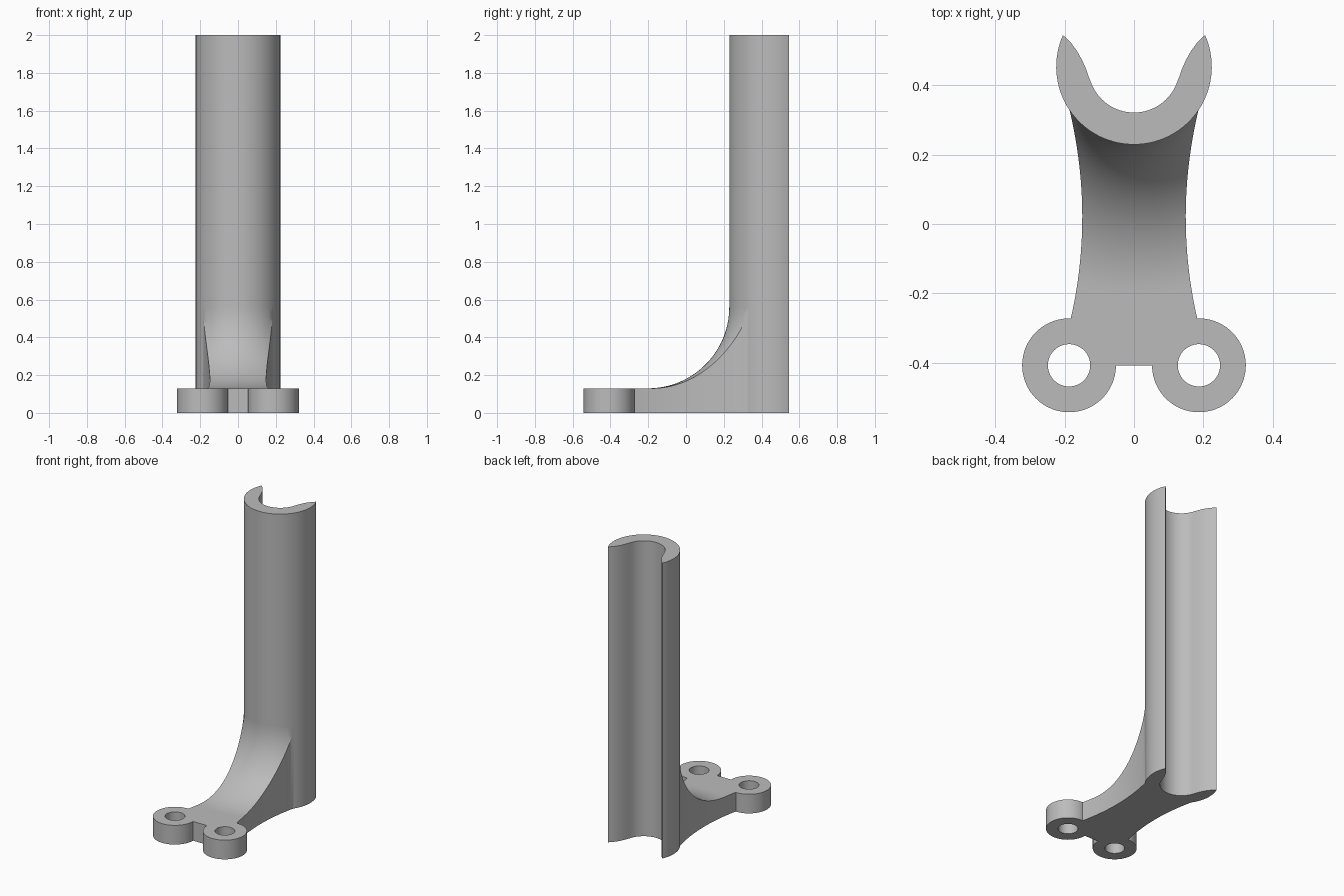
import bpy, bmesh
from math import sin, cos, sqrt, radians, pi

cube = bpy.data.objects.get("Cube")
if cube:
    bpy.data.objects.remove(cube, do_unlink=True)

# Main dimensions
AXIS_Y, COL_R, BORE_R, HEIGHT = 0.453, 0.224, 0.132, 2.0
LUG_X, LUG_Y, LUG_R, HOLE_R = 0.187, -0.407, 0.135, 0.061
PLATE, FILLET, SEAM_Y = 0.13, 0.43, -0.21

grey = bpy.data.materials.new("plain grey")
grey.use_nodes = True
colour = (0.5, 0.5, 0.5, 1)
grey.diffuse_color = colour
grey.node_tree.nodes["Principled BSDF"].inputs["Base Color"].default_value = colour


def arc(cx, cy, r, a0, a1, n):
    angles = [radians(a0 + (a1 - a0) * i / n) for i in range(n + 1)]
    return [(cx + r * cos(a), cy + r * sin(a)) for a in angles]


def mirrored(points):
    return [(-x, y) for x, y in reversed(points)]


def finish(bm, name):
    bmesh.ops.recalc_face_normals(bm, faces=bm.faces)
    mesh = bpy.data.meshes.new(name)
    bm.to_mesh(mesh)
    bm.free()
    mesh.materials.append(grey)
    obj = bpy.data.objects.new(name, mesh)
    bpy.context.collection.objects.link(obj)
    bpy.ops.object.select_all(action='DESELECT')
    obj.select_set(True)
    bpy.context.view_layer.objects.active = obj
    bpy.ops.object.shade_smooth_by_angle(angle=radians(30))


def extrude_outline(name, loops, height):
    """Fill an outline (with optional hole loops) and extrude it upward."""
    bm = bmesh.new()
    for loop in loops:
        vs = [bm.verts.new((x, y, 0)) for x, y in loop]
        for a, b in zip(vs, vs[1:] + vs[:1]):
            bm.edges.new((a, b))
    bmesh.ops.triangle_fill(bm, use_beauty=True, edges=bm.edges[:])
    top = bmesh.ops.extrude_face_region(bm, geom=bm.faces[:], use_keep_orig=True)
    verts = [v for v in top["geom"] if isinstance(v, bmesh.types.BMVert)]
    bmesh.ops.translate(bm, vec=(0, 0, height), verts=verts)
    finish(bm, name)


def half_width(y):
    return 0.149 + 0.385 * (y - 0.02) ** 2


# Column: open channel with a round bore flaring out to two sharp tips
outer = arc(0, AXIS_Y, COL_R, 24, -204, 72)
flare = [(-0.184, 0.525), (-0.164, 0.498), (-0.149, 0.471), (-0.138, 0.446), (-0.130, 0.423)]
bore = arc(0, AXIS_Y, BORE_R, 202, 338, 40)
extrude_outline("column", [outer + flare + bore + mirrored(flare)], HEIGHT)

# Foot: waisted plate ending in two round lugs with holes
side = [(half_width(y), y) for y in (SEAM_Y, -0.23, -0.25)]
right_half = side + arc(LUG_X, LUG_Y, LUG_R, 92, -180, 64)
holes = [arc(s * LUG_X, LUG_Y, HOLE_R, 0, 352.5, 47) for s in (-1, 1)]
extrude_outline("foot", [right_half + mirrored(right_half)] + holes, PLATE)

# Web: fillet swept around the column axis, trimmed by the waisted sides
STEPS, ACROSS = 32, 24


def web_section(dist, z):
    row = []
    for j in range(ACROSS + 1):
        t = 2 * j / ACROSS - 1
        y = AXIS_Y - dist
        for _ in range(20):
            x = t * half_width(y)
            y = AXIS_Y - sqrt(max(dist * dist - x * x, 0))
        row.append((x, y, z))
    return row


rows = [web_section(COL_R - 0.008, PLATE + FILLET)]
for i in range(STEPS + 1):
    a = pi / 2 * i / STEPS
    rows.append(web_section(COL_R + FILLET * (1 - cos(a)), PLATE + FILLET * (1 - sin(a))))
w = half_width(SEAM_Y)
rows.append([(w * (2 * j / ACROSS - 1), SEAM_Y, PLATE) for j in range(ACROSS + 1)])

bm = bmesh.new()
rings = []
for row in rows:
    loop = row + [(x, y, 0) for x, y, z in reversed(row)]
    rings.append([bm.verts.new(p) for p in loop])
for r0, r1 in zip(rings, rings[1:]):
    n = len(r0)
    for k in range(n):
        m = (k + 1) % n
        bm.faces.new((r0[k], r0[m], r1[m], r1[k]))
for ring in (rings[0], rings[-1]):
    bm.faces.new(ring)
finish(bm, "fillet_web")
